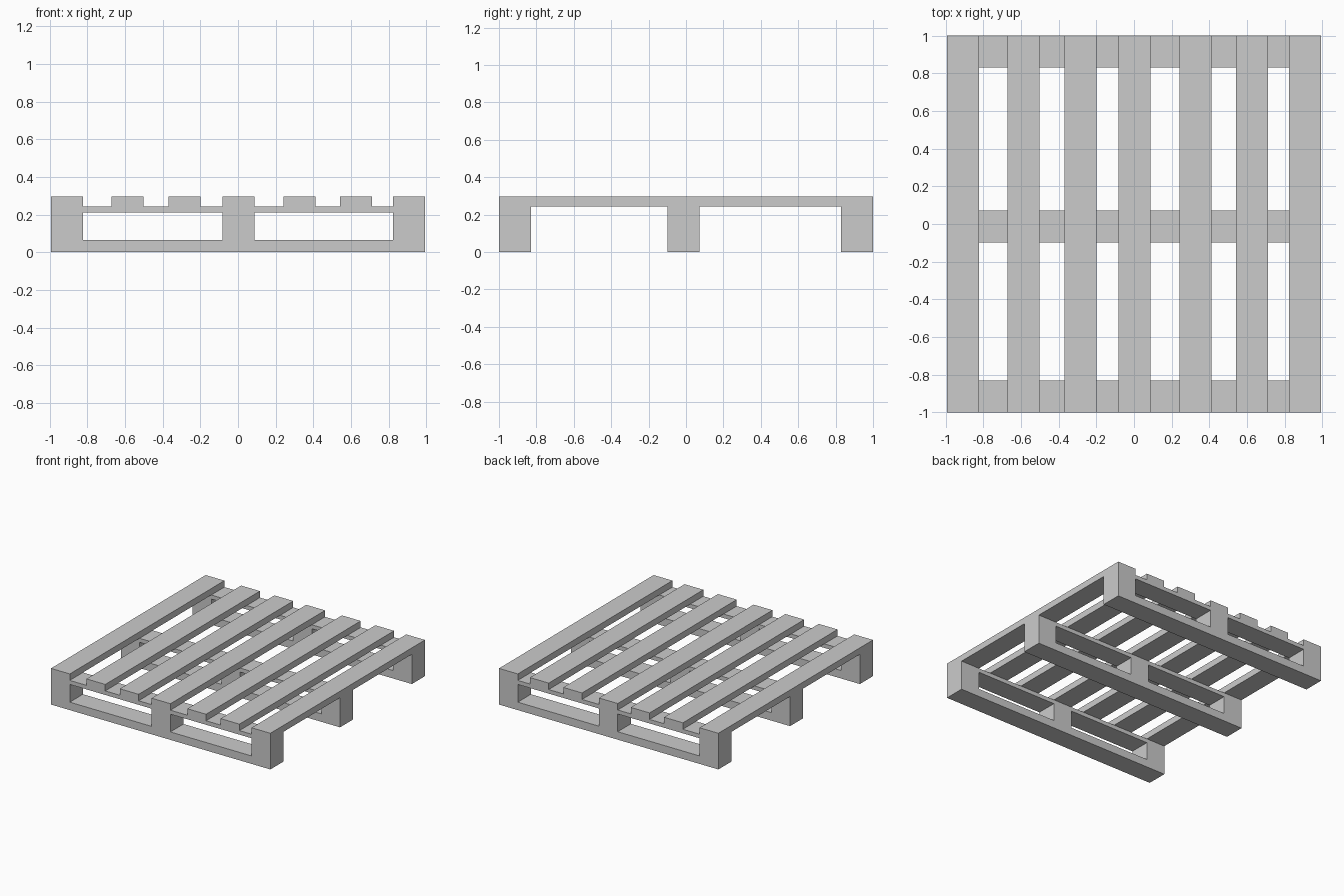
import bpy

if "Cube" in bpy.data.objects:
    bpy.data.objects.remove(bpy.data.objects["Cube"])

W = 0.17                      # width of every board and block
X0, Y0 = 0.993, 1.0           # half extents of the pallet


def box(name, x, y, z):
    """Box from (min, max) ranges on each axis."""
    bpy.ops.mesh.primitive_cube_add(size=1, location=[(r[0] + r[1]) / 2 for r in (x, y, z)])
    ob = bpy.context.object
    ob.name = name
    ob.scale = [r[1] - r[0] for r in (x, y, z)]
    bpy.ops.object.transform_apply(location=False, rotation=False, scale=True)
    return ob


def span(start):
    return (start, start + W)


# Three skids: bottom runner, three blocks, thin cross board
for row, y in zip(("front", "middle", "back"), (-Y0, -0.098, Y0 - W)):
    box(f"{row}_bottom_runner", (-X0, X0), span(y), (0.0, 0.065))
    for side, x in zip(("left", "centre", "right"), (-X0, -0.082, X0 - W)):
        box(f"{row}_{side}_block", span(x), span(y), (0.065, 0.21))
    box(f"{row}_cross_board", (-X0, X0), span(y), (0.21, 0.243))

# Unevenly spaced deck slats
for i, x in enumerate((-X0, -0.672, -0.37, -0.082, 0.241, 0.543, X0 - W)):
    box(f"deck_slat_{i + 1}", span(x), (-Y0, Y0), (0.243, 0.296))
